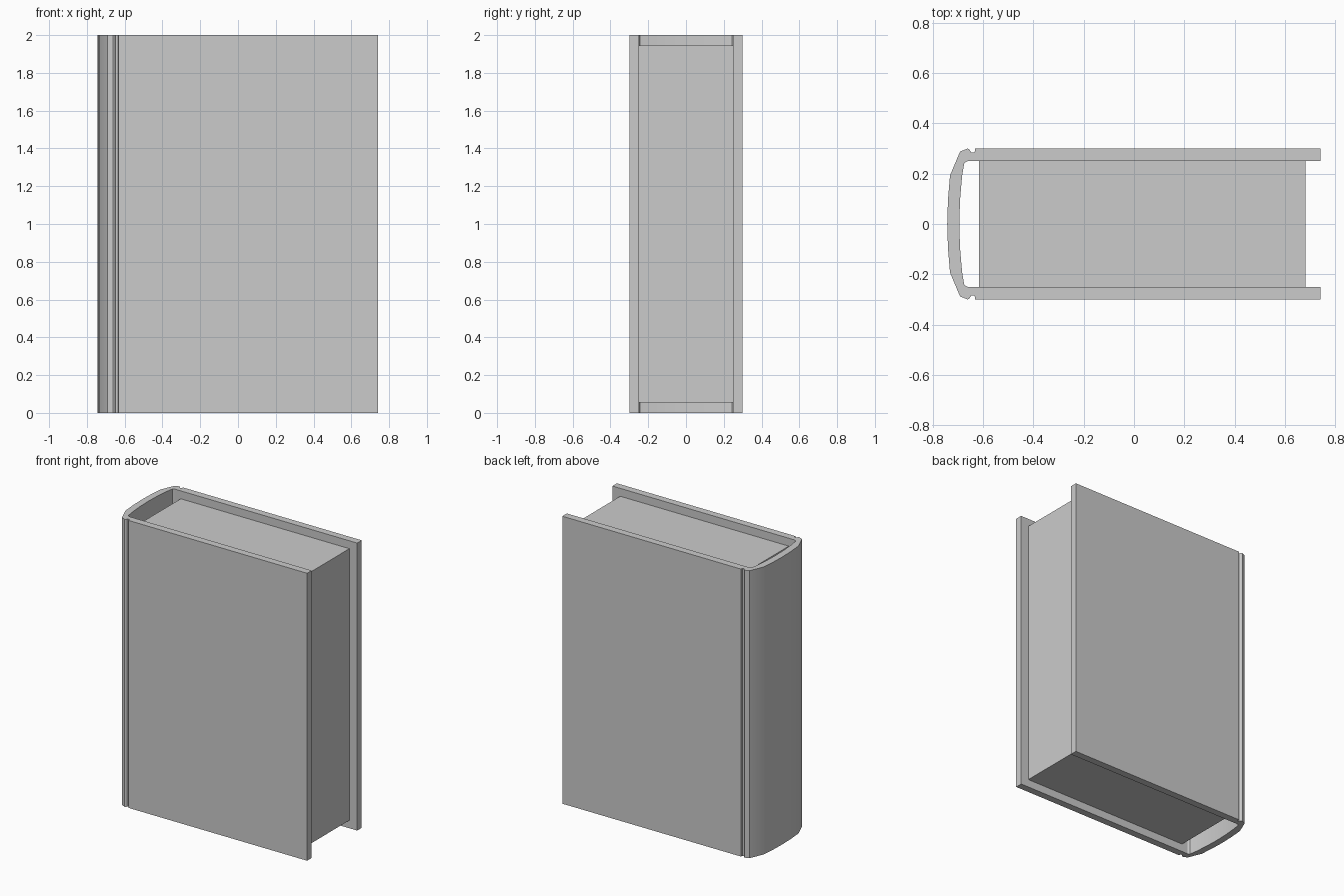
import bpy, bmesh, math

if "Cube" in bpy.data.objects:
    bpy.data.objects.remove(bpy.data.objects["Cube"])

HEIGHT = 2.0


def extrude_outline(name, outline, z0, z1):
    """Closed xy outline extruded upwards into a solid."""
    bm = bmesh.new()
    face = bm.faces.new([bm.verts.new((x, y, z0)) for x, y in outline])
    result = bmesh.ops.extrude_face_region(bm, geom=[face])
    top = [v for v in result["geom"] if isinstance(v, bmesh.types.BMVert)]
    bmesh.ops.translate(bm, verts=top, vec=(0, 0, z1 - z0))
    bmesh.ops.recalc_face_normals(bm, faces=bm.faces)
    mesh = bpy.data.meshes.new(name)
    bm.to_mesh(mesh)
    bm.free()
    obj = bpy.data.objects.new(name, mesh)
    bpy.context.collection.objects.link(obj)
    return obj


def mirrored(half):
    """Half profile ending on y = 0, continued to the other side."""
    return half + [(x, -y) for x, y in reversed(half[:-1])]


# Cover: two boards, hinge grooves and a rounded spine in one section
outer = mirrored([(0.742, 0.30), (-0.632, 0.30), (-0.634, 0.285), (-0.648, 0.285),
                  (-0.654, 0.296), (-0.662, 0.30), (-0.692, 0.288), (-0.732, 0.193),
                  (-0.740, 0.095), (-0.743, 0.0)])
inner = mirrored([(0.742, 0.25), (-0.662, 0.25), (-0.675, 0.243), (-0.684, 0.19),
                  (-0.692, 0.095), (-0.695, 0.0)])
cover = extrude_outline("cover", outer + inner[::-1], 0.0, HEIGHT)

# Page block, set in from the cover edges
pages = extrude_outline("page_block", [(-0.616, -0.25), (0.682, -0.25),
                                       (0.682, 0.25), (-0.616, 0.25)], 0.055, 1.945)

# Smooth the spine only
bpy.ops.object.select_all(action="DESELECT")
cover.select_set(True)
bpy.context.view_layer.objects.active = cover
bpy.ops.object.shade_smooth_by_angle(angle=math.radians(25))
